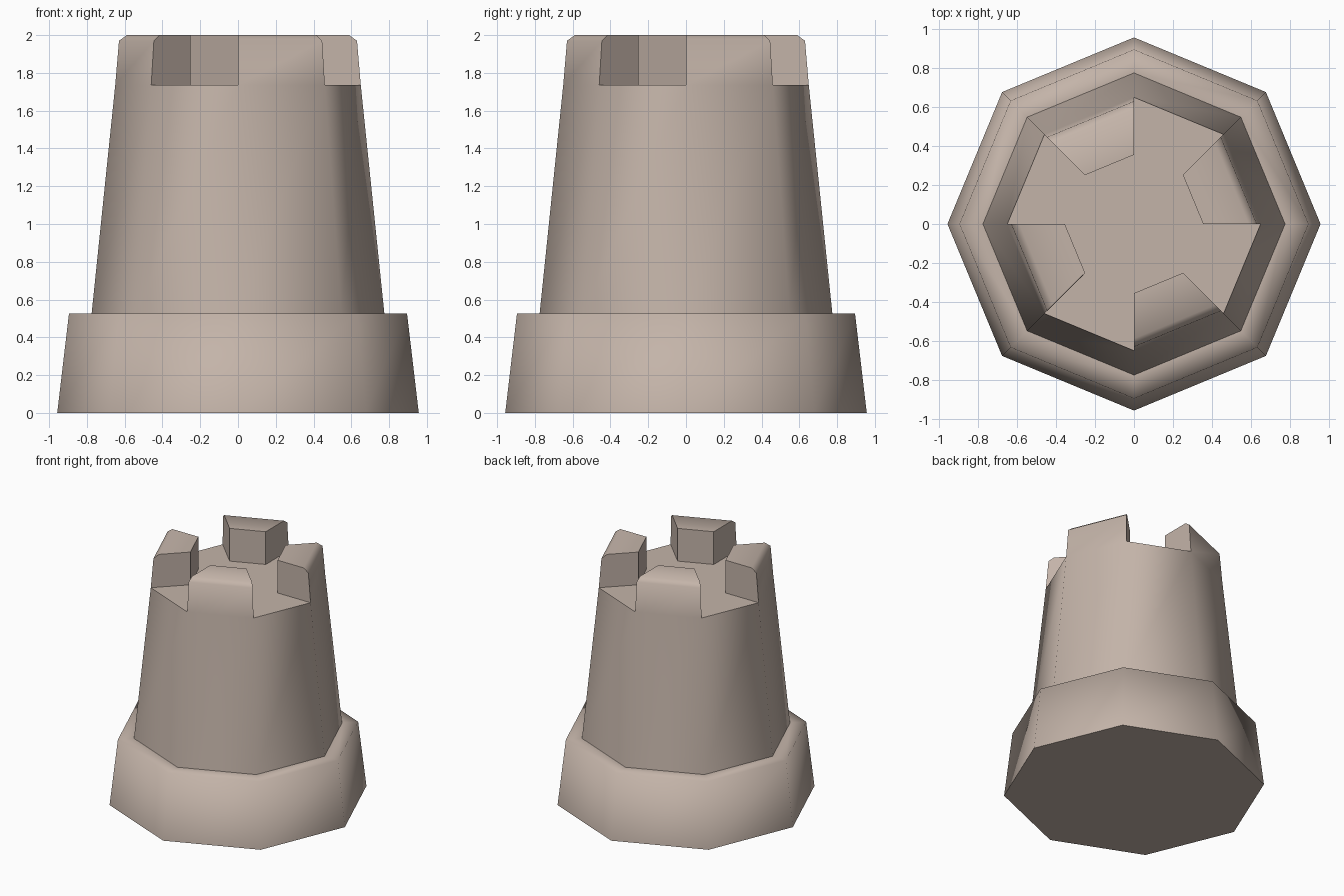
import bpy, bmesh
from math import sin, cos, pi

old = bpy.data.objects.get("Cube")
if old:
    bpy.data.objects.remove(old)

SIDES = 8
LEDGE, FLOOR, SHOULDER, TOP = 0.525, 1.735, 1.97, 2.0

# Warm stone colour
stone = bpy.data.materials.new("warm_stone")
stone.use_nodes = True
colour = (0.55, 0.455, 0.395, 1)
stone.diffuse_color = colour
stone.node_tree.nodes["Principled BSDF"].inputs["Base Color"].default_value = colour


def ring(bm, radius, z):
    """Octagon of vertices with corners on the axes."""
    return [bm.verts.new((radius * cos(2 * pi * i / SIDES),
                          radius * sin(2 * pi * i / SIDES), z)) for i in range(SIDES)]


def band(bm, low, high, sides=range(SIDES)):
    """Smooth quads joining two rings."""
    for i in sides:
        j = (i + 1) % SIDES
        bm.faces.new((low[i], low[j], high[j], high[i])).smooth = True


def flat(bm, verts):
    """Face with a hard outline."""
    face = bm.faces.new(verts)
    face.smooth = True
    for edge in face.edges:
        edge.smooth = False


def finish(bm, name):
    bmesh.ops.recalc_face_normals(bm, faces=bm.faces)
    mesh = bpy.data.meshes.new(name)
    bm.to_mesh(mesh)
    bm.free()
    mesh.materials.append(stone)
    obj = bpy.data.objects.new(name, mesh)
    bpy.context.scene.collection.objects.link(obj)


# Foot of the tower, with its ledge softly shaded into the sides
bm = bmesh.new()
foot = ring(bm, 0.957, 0)
rim = ring(bm, 0.895, LEDGE)
inner = ring(bm, 0.775, LEDGE)
band(bm, foot, rim)
band(bm, rim, inner)
flat(bm, foot[::-1])
finish(bm, "tower_foot")

# Tapered shaft with four battlements on alternate sides
bm = bmesh.new()
root = ring(bm, 0.775, LEDGE)
wall = ring(bm, 0.65, FLOOR)
shoulder = ring(bm, 0.63, SHOULDER)
crest = ring(bm, 0.588, TOP)
inner_low = ring(bm, 0.355, FLOOR)
inner_top = ring(bm, 0.355, TOP)
blocks = range(0, SIDES, 2)
band(bm, root, wall)
band(bm, wall, shoulder, blocks)
band(bm, shoulder, crest, blocks)
band(bm, crest, inner_top, blocks)

outline = []
for i in blocks:
    j = i + 1
    flat(bm, (inner_low[i], inner_low[j], inner_top[j], inner_top[i]))
    for k in (i, j):
        flat(bm, (wall[k], shoulder[k], crest[k], inner_top[k], inner_low[k]))
    outline += [wall[i], inner_low[i], inner_low[j], wall[j]]
flat(bm, outline)
finish(bm, "tower_shaft")
